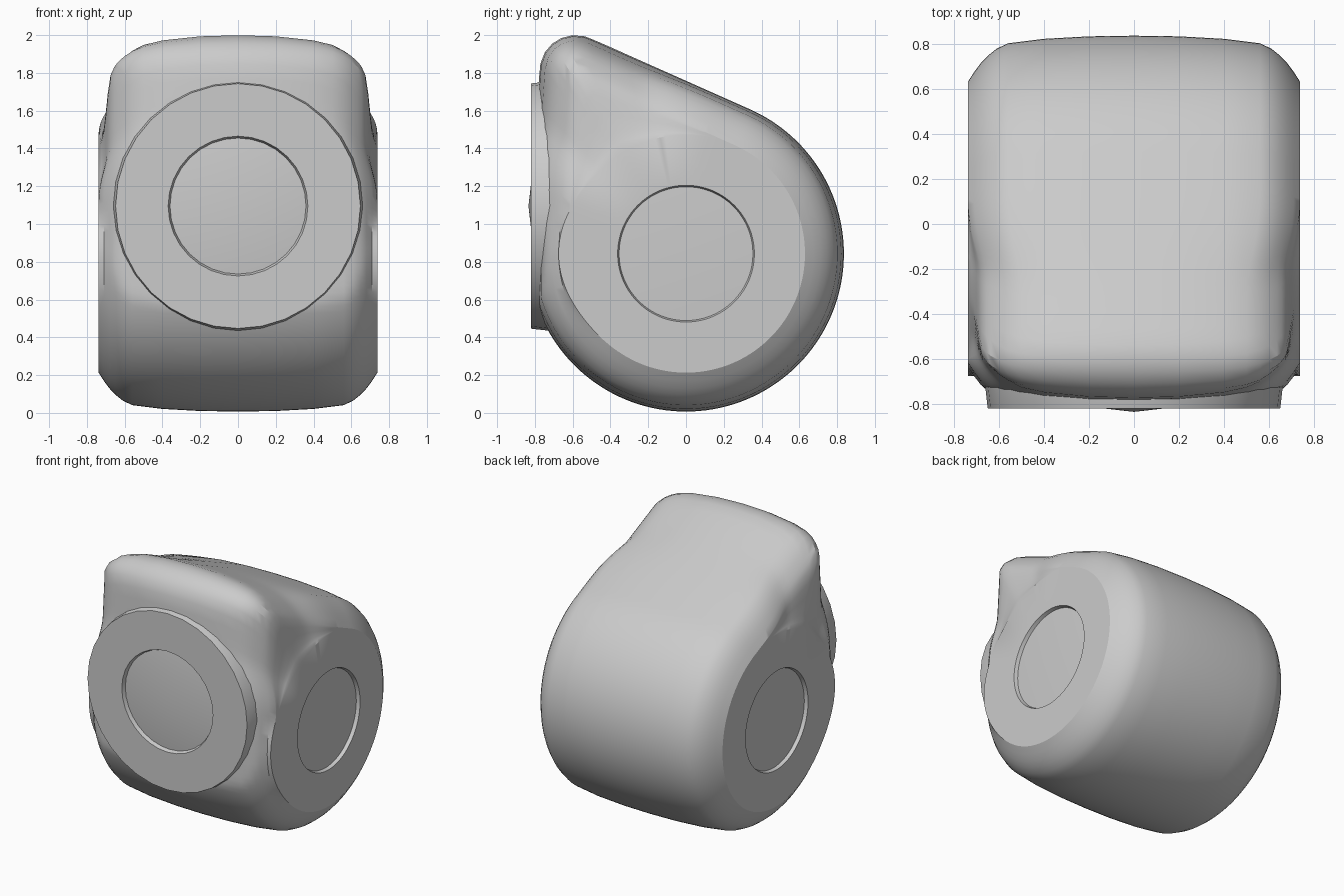
import bpy, bmesh, math
from mathutils import Vector

if "Cube" in bpy.data.objects:
    bpy.data.objects.remove(bpy.data.objects["Cube"])

grey = bpy.data.materials.new("light_grey")
grey.diffuse_color = (0.6, 0.6, 0.6, 1)
grey.use_nodes = True
grey.node_tree.nodes["Principled BSDF"].inputs["Base Color"].default_value = grey.diffuse_color

N = 144
C = Vector((0, 0.843))           # centre of the big round (y, z)
TIP = Vector((-0.585, 1.81))     # centre of the small top corner round
R_BIG, R_TIP, FRONT = 0.836, 0.19, 0.785
SIDE, HUB, X = 0.63, 0.358, 0.738


def finish(name, bm):
    bmesh.ops.remove_doubles(bm, verts=bm.verts, dist=1e-5)
    bmesh.ops.recalc_face_normals(bm, faces=bm.faces)
    me = bpy.data.meshes.new(name)
    bm.to_mesh(me)
    bm.free()
    ob = bpy.data.objects.new(name, me)
    bpy.context.collection.objects.link(ob)
    me.materials.append(grey)
    bpy.ops.object.select_all(action='DESELECT')
    ob.select_set(True)
    bpy.context.view_layer.objects.active = ob
    bpy.ops.object.shade_smooth_by_angle(angle=math.radians(30))
    return ob


def loft(bm, rings):
    rows = [[bm.verts.new(p) for p in ring] for ring in rings]
    for a, b in zip(rows, rows[1:]):
        n = len(a)
        for i in range(n):
            j = (i + 1) % n
            bm.faces.new((a[i], a[j], b[j], b[i]))
    return rows


def fan(bm, row, apex):
    v = bm.verts.new(apex)
    for i in range(len(row)):
        bm.faces.new((row[i], row[(i + 1) % len(row)], v))


# Distance of the teardrop's supporting line in each direction
support = []
for k in range(720):
    phi = k * math.pi / 360
    n = Vector((math.cos(phi), math.sin(phi)))
    support.append((phi, max(R_BIG, n.dot(TIP - C) + R_TIP)))


def outline(theta, d):
    """Radius of the teardrop seen from C, shrunk inward by d."""
    best = 9
    for phi, h in support:
        c = math.cos(phi - theta)
        if c > 0.2:
            best = min(best, (h - d) / c)
    if math.cos(theta) < -0.01:
        best = min(best, (FRONT - 0.5 * d) / -math.cos(theta))
    return best


# Teardrop body: rounded edges, then sloping sides up to a round panel
angles = [2 * math.pi * i / N for i in range(N)]
ends = [SIDE + 0.045 * max(0, -math.cos(a)) ** 8 for a in angles]
weights = []                     # 0 on the big round, 1 at the top corner
for a in angles:
    t = min(1, max(0, (outline(a, 0) - 0.85) / 0.25))
    weights.append(t * t * (3 - 2 * t))

mix = lambda a, b, w: a + (b - a) * w
# Edge rounding as (x, inset), on the big round and at the top corner
low = [(0, 0), (0.2, 0.003), (0.4, 0.014), (0.56, 0.034), (0.61, 0.058),
       (0.65, 0.09), (0.68, 0.122), (0.71, 0.162), (X, 0.206)]
high = [(0, 0), (0.2, 0.006), (0.4, 0.028), (0.5, 0.052), (0.56, 0.08),
        (0.60, 0.109), (0.635, 0.142), (0.655, 0.165), (0.675, 0.195)]
slope = [(0.25, 0.69), (0.5, 0.70), (0.75, 0.712), (0.88, 0.724), (1, X)]


def point(x, a, r):
    return (x, C.x + math.cos(a) * r, C.y + math.sin(a) * r)


side = []
for (x0, d0), (x1, d1) in zip(low, high):
    side.append([point(mix(x0, x1, w), a, max(e, outline(a, mix(d0, d1, w))))
                 for a, e, w in zip(angles, ends, weights)])
last = [math.hypot(p[1] - C.x, p[2] - C.y) for p in side[-1]]
for t, x in slope:
    side.append([point(mix(X, x, w), a, mix(r, e, t))
                 for a, e, w, r in zip(angles, ends, weights, last)])
mirror = lambda ring: [(-x, y, z) for x, y, z in ring]

bm = bmesh.new()
loft(bm, [mirror(r) for r in side[:0:-1]] + side)
# Side panels with a recessed hub
for s in (-1, 1):
    panel = loft(bm, [[point(s * X, a, e) for a, e in zip(angles, ends)],
                      [point(s * X, a, HUB + 0.004) for a in angles],
                      [point(s * (X - 0.025), a, HUB - 0.004) for a in angles]])
    fan(bm, panel[-1], (s * (X - 0.012), C.x, C.y))
finish("body", bm)

# Round front plate with a recessed, slightly conical centre
bm = bmesh.new()
M, ZC = 32, 1.095
profile = [(0.665, -0.68), (0.65, -0.815), (0.648, -0.82),
           (0.37, -0.82), (0.36, -0.793)]
rows = loft(bm, [[(r * math.cos(2 * math.pi * i / M), y,
                   ZC + r * math.sin(2 * math.pi * i / M))
                  for i in range(M)] for r, y in profile])
fan(bm, rows[-1], (0, -0.834, ZC))
bm.faces.new(rows[0])
finish("front_plate", bm)
